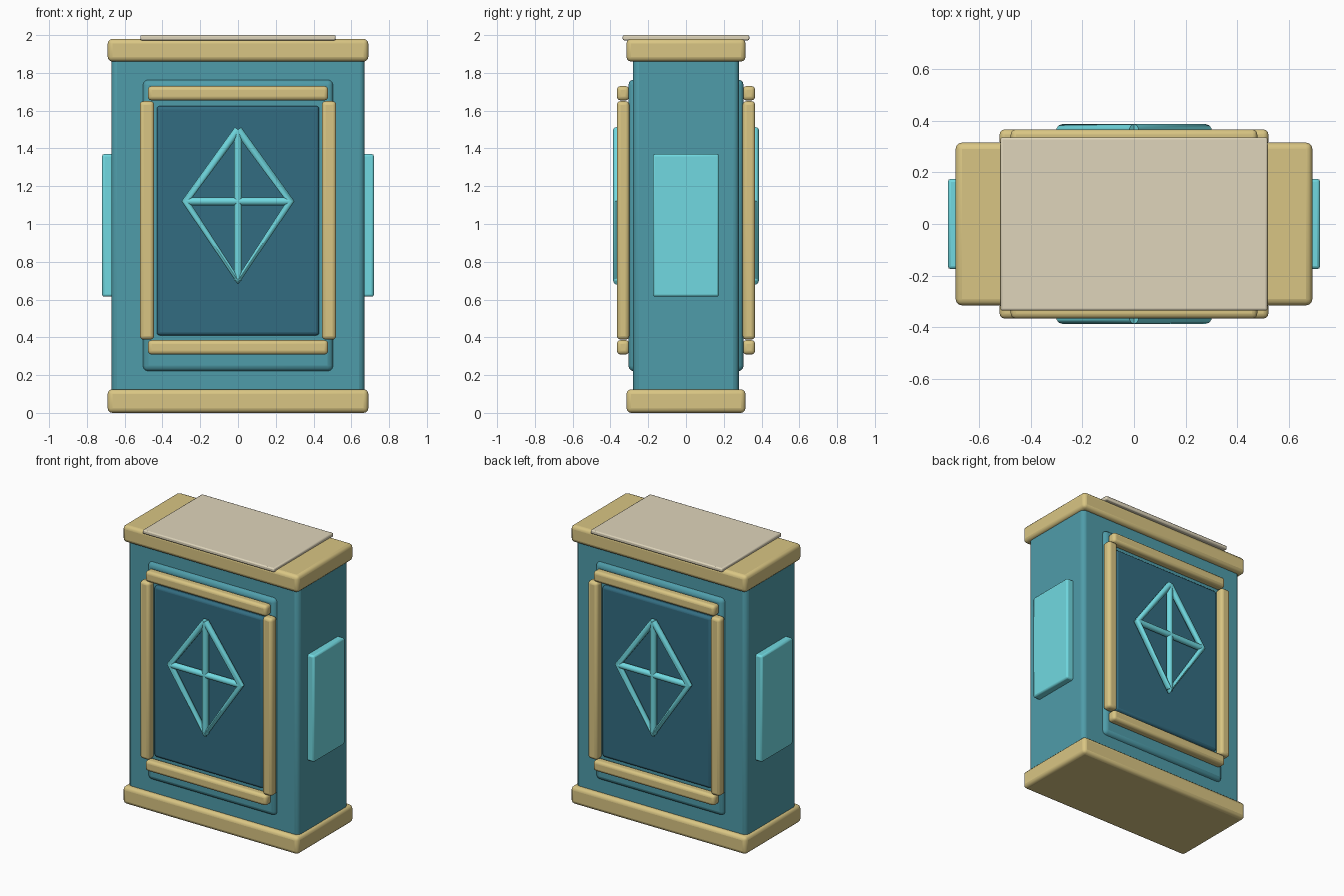
import bpy, math

if "Cube" in bpy.data.objects:
    bpy.data.objects.remove(bpy.data.objects["Cube"])


def material(name, rgb):
    m = bpy.data.materials.new(name)
    m.diffuse_color = [(c / 255) ** 2.2 for c in rgb] + [1]
    m.use_nodes = True
    m.node_tree.nodes["Principled BSDF"].inputs["Base Color"].default_value = m.diffuse_color
    return m


TEAL = material("teal", (80, 155, 168))
DARK = material("dark_teal", (54, 108, 128))
GOLD = material("gold", (216, 196, 130))
CYAN = material("cyan", (112, 216, 224))
CREAM = material("cream", (222, 212, 186))


def box(name, x, y, z, mat, bevel, segments=3):
    """Bevelled box from (min, max) ranges on each axis."""
    bpy.ops.mesh.primitive_cube_add(size=1, location=[sum(r) / 2 for r in (x, y, z)])
    o = bpy.context.object
    o.name = name
    o.scale = [r[1] - r[0] for r in (x, y, z)]
    bpy.ops.object.transform_apply(location=False, rotation=False, scale=True)
    o.data.materials.append(mat)
    b = o.modifiers.new("bevel", 'BEVEL')
    b.width, b.segments = bevel, segments
    bpy.ops.object.shade_smooth_by_angle(angle=math.radians(30))
    return o


def rods(name, paths, radius, mat):
    """Round rods swept along open polylines."""
    c = bpy.data.curves.new(name, 'CURVE')
    c.dimensions = '3D'
    c.bevel_depth, c.bevel_resolution, c.use_fill_caps = radius, 3, True
    for pts in paths:
        s = c.splines.new('POLY')
        s.points.add(len(pts) - 1)
        for p, co in zip(s.points, pts):
            p.co = (*co, 1)
    c.materials.append(mat)
    o = bpy.data.objects.new(name, c)
    bpy.context.collection.objects.link(o)
    bpy.ops.object.select_all(action='DESELECT')
    o.select_set(True)
    bpy.context.view_layer.objects.active = o
    bpy.ops.object.convert(target='MESH')
    bpy.ops.object.shade_smooth_by_angle(angle=math.radians(40))


def sym(v):
    return (-v, v)


# Main case with base and cap
box("body", sym(.67), sym(.28), (.02, 1.95), TEAL, .03)
box("base", sym(.69), sym(.315), (0, .125), GOLD, .025)
box("cap", sym(.69), sym(.315), (1.86, 1.98), GOLD, .025)
box("top_plate", sym(.517), sym(.335), (1.972, 2), CREAM, .008, 2)

for s, side in ((-1, "front"), (1, "back")):
    def depth(a, b):
        return tuple(sorted((s * a, s * b)))

    # Raised surround and dark face panel
    box(side + "_surround", sym(.505), depth(.2, .305), (.22, 1.765), TEAL, .03)
    box(side + "_panel", sym(.43), depth(.25, .335), (.41, 1.625), DARK, .018)

    # Gold frame bars
    for x, label in ((-.482, "left"), (.482, "right")):
        box(f"{side}_frame_{label}", (x - .038, x + .038), depth(.3, .366), (.388, 1.65), GOLD, .02)
    for z, label in ((.347, "lower"), (1.692, "upper")):
        box(f"{side}_frame_{label}", sym(.477), depth(.3, .366), (z - .038, z + .038), GOLD, .02)

    # Diamond emblem with cross bars
    y = s * .364
    top, left, bottom, right = (0, y, 1.5), (-.278, y, 1.12), (0, y, .7), (.278, y, 1.12)
    rods(side + "_diamond", [[top, left, bottom, right, top], [top, bottom], [left, right]], .022, CYAN)

# Side plates
for s, side in ((-1, "left"), (1, "right")):
    box(side + "_side_plate", tuple(sorted((s * .64, s * .72))), sym(.175), (.615, 1.37), CYAN, .012, 2)
